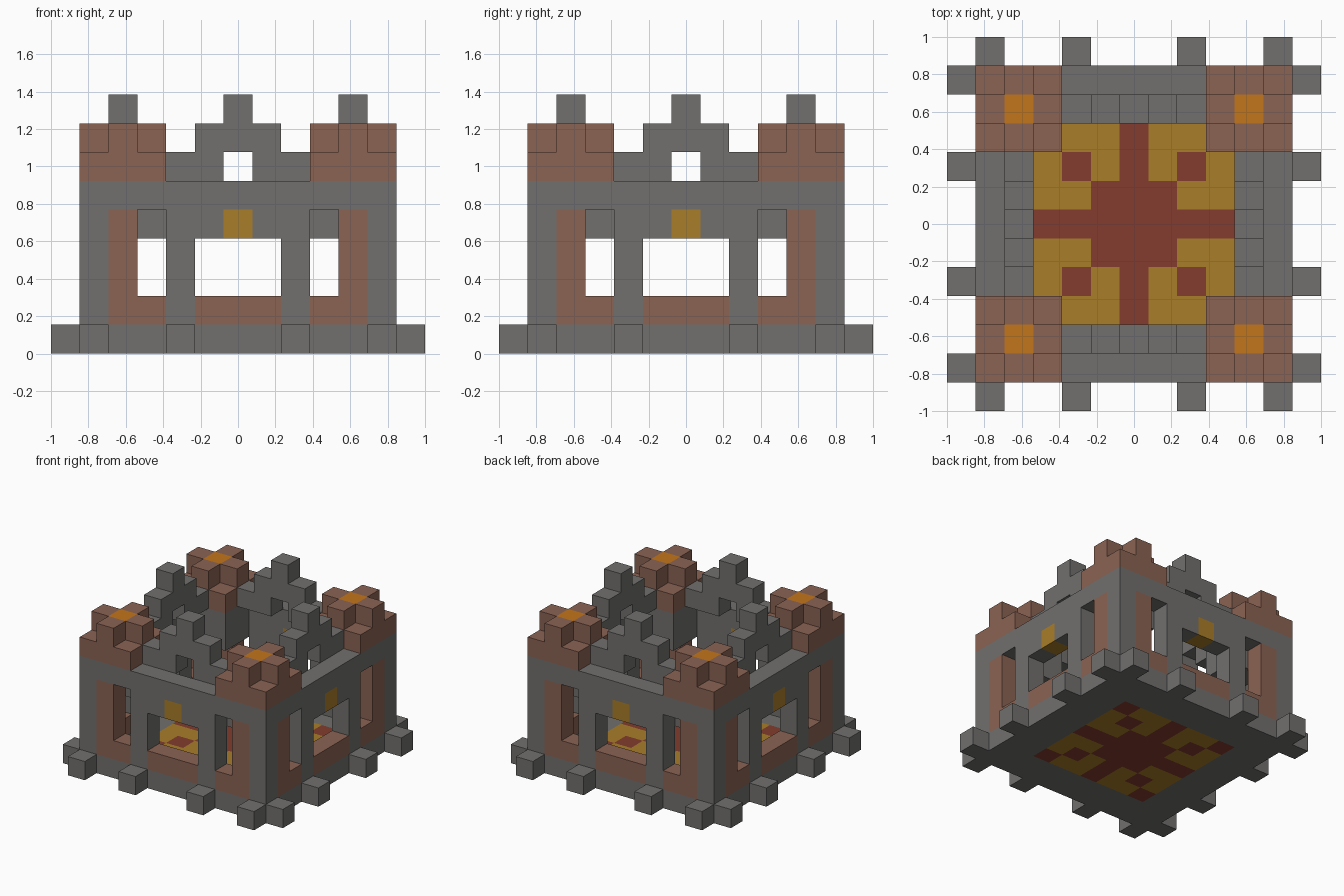
import bpy, bmesh
from mathutils import Vector

cube = bpy.data.objects.get("Cube")
if cube:
    bpy.data.objects.remove(cube, do_unlink=True)

U = 2 / 13  # block size


def material(name, rgb):
    m = bpy.data.materials.new(name)
    m.use_nodes = True
    col = tuple((c / 255) ** 2.2 for c in rgb) + (1,)
    m.diffuse_color = col
    bsdf = m.node_tree.nodes["Principled BSDF"]
    bsdf.inputs["Base Color"].default_value = col
    bsdf.inputs["Roughness"].default_value = 0.9
    return m


MATS = {
    "stone": material("grey stone", (112, 111, 110)),
    "brick": material("brown brick", (137, 99, 84)),
    "gold": material("gold", (167, 124, 45)),
    "red": material("dark red", (130, 62, 50)),
    "lamp": material("orange lamp", (193, 116, 33)),
}
KEYS = list(MATS)

parts = {}     # part name -> {cell: colour}
occupied = {}  # cell -> part name


def fill(part, xs, ys, zs, colour):
    """Fill an inclusive range of blocks; later fills repaint earlier ones."""
    for x in range(xs[0], xs[1] + 1):
        for y in range(ys[0], ys[1] + 1):
            for z in range(zs[0], zs[1] + 1):
                cell = (x, y, z)
                if cell in occupied:
                    del parts[occupied[cell]][cell]
                occupied[cell] = part
                parts.setdefault(part, {})[cell] = colour


def build(part, cells):
    """Make one mesh from the exposed sides of the blocks in a part."""
    bm = bmesh.new()
    corners = {}

    def vert(p):
        key = tuple(round(c * 2) for c in p)
        if key not in corners:
            corners[key] = bm.verts.new((p.x * U, p.y * U, (p.z + 0.5) * U))
        return corners[key]

    for cell, colour in cells.items():
        centre = Vector(cell)
        for axis in range(3):
            for sign in (-1, 1):
                n = Vector([sign if i == axis else 0 for i in range(3)])
                if tuple(int(c) for c in centre + n) in occupied:
                    continue
                a = Vector([1 if i == (axis + 1) % 3 else 0 for i in range(3)])
                b = n.cross(a)
                quad = [-a - b, a - b, a + b, b - a]
                face = bm.faces.new([vert(centre + (n + q) / 2) for q in quad])
                face.material_index = KEYS.index(colour)
    # merge flat areas of one colour
    bmesh.ops.dissolve_limit(bm, angle_limit=0.01, verts=bm.verts[:],
                             edges=bm.edges[:], delimit={"MATERIAL", "NORMAL"})
    bmesh.ops.triangulate(bm, faces=[f for f in bm.faces if len(f.verts) > 4])
    mesh = bpy.data.meshes.new(part)
    bm.to_mesh(mesh)
    bm.free()
    for m in MATS.values():
        mesh.materials.append(m)
    bpy.context.collection.objects.link(bpy.data.objects.new(part, mesh))


# Floor with inlaid carpet
fill("floor", (-5, 5), (-5, 5), (0, 0), "stone")
for x in range(-3, 4):
    for y in range(-3, 4):
        red = x == 0 or y == 0 or abs(x) == abs(y) or max(abs(x), abs(y)) < 2
        fill("carpet", (x, x), (y, y), (0, 0), "red" if red else "gold")

# Corner towers: stone block, brick cap and crossed top with a lamp
for sx in (-1, 1):
    for sy in (-1, 1):
        name = ("left" if sx > 0 else "right") + ("_back" if sy > 0 else "_front")
        tower = name + "_tower"
        px, py = 4 * sx, 4 * sy
        fill(tower, (px - 1, px + 1), (py - 1, py + 1), (4, 5), "stone")
        fill(tower, (px - 1, px + 1), (py - 1, py + 1), (6, 6), "brick")
        fill(tower, (px - 1, px + 1), (py, py), (7, 7), "brick")
        fill(tower, (px, px), (py - 1, py + 1), (7, 7), "brick")
        fill(name + "_lamp", (px, px), (py, py), (7, 7), "lamp")


def side(name, place):
    """One wall; place(along, out) gives the block column on that side."""
    def put(part, a, out, z0, z1, colour):
        x, y = place(a, out)
        fill(name + part, (x, x), (y, y), (z0, z1), colour)

    def clear(a, out, z):
        cell = (*place(a, out), z)
        if cell in occupied:
            del parts[occupied.pop(cell)][cell]

    for a in range(-5, 6):
        d = abs(a)
        put("_wall", a, 5, 5, 5, "stone")
        if d in (2, 5):                       # stone piers
            put("_wall", a, 5, 1, 4, "stone")
        elif d == 4:                          # brick jambs
            put("_frame", a, 5, 1, 4, "brick")
        else:                                 # brick sills
            put("_frame", a, 5, 1, 1, "brick")
        if d == 3:                            # tall side openings
            clear(a, 5, 4)
        if d < 2:                             # lintel with gold keystone
            put("_lintel", a, 5, 4, 4, "gold" if a == 0 else "stone")
        if d in (2, 5):                       # feet
            put("_feet", a, 6, 0, 0, "stone")
    # stepped gable set one block back, with an eye hole
    for a in (-2, -1, 1, 2):
        put("_gable", a, 4, 6, 8 - abs(a), "stone")
    put("_gable", 0, 4, 7, 8, "stone")


side("front", lambda a, o: (a, -o))
side("back", lambda a, o: (a, o))
side("left", lambda a, o: (o, a))
side("right", lambda a, o: (-o, a))

for part, cells in parts.items():
    if cells:
        build(part, cells)
